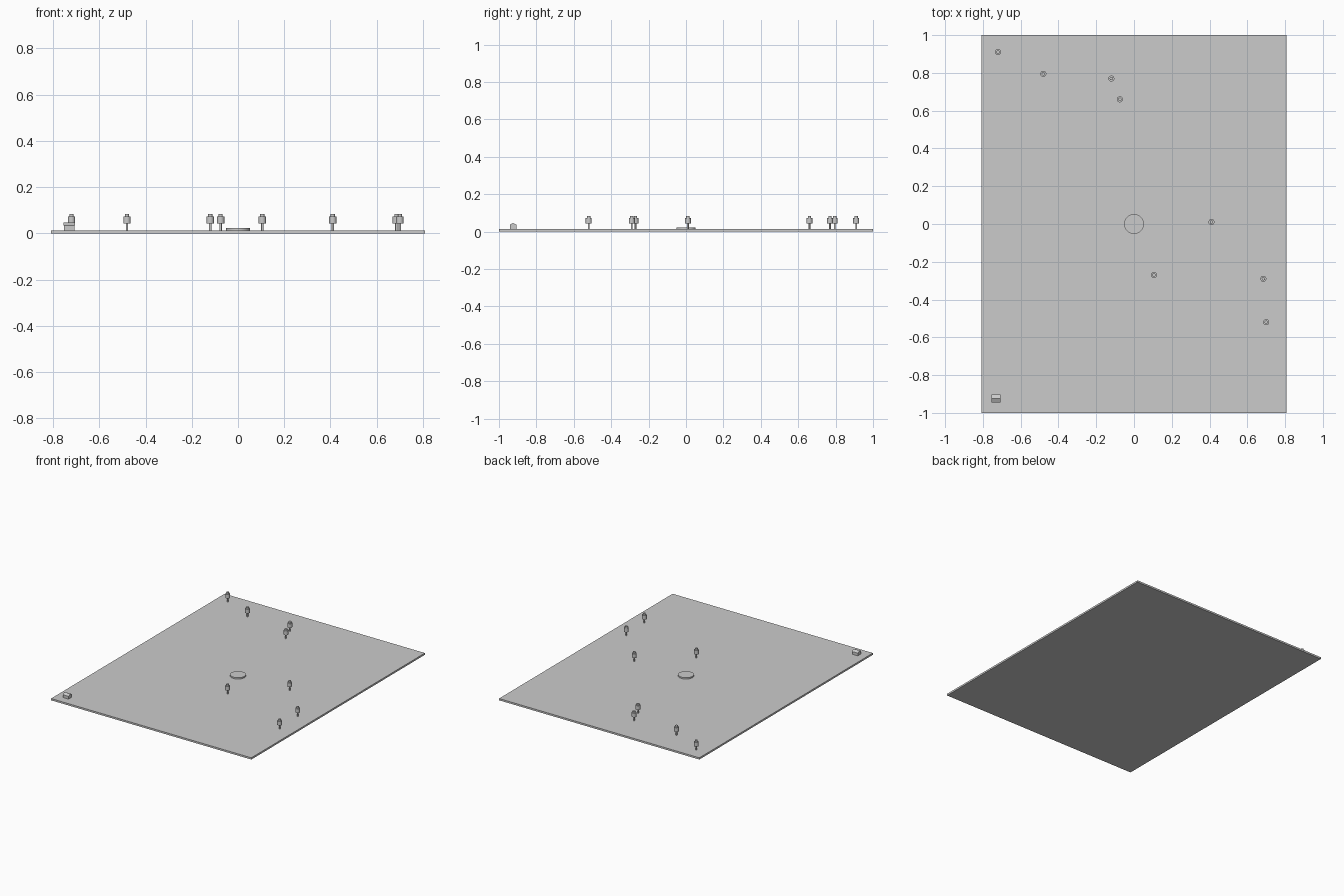
import bpy
import bmesh
from mathutils import Matrix

cube = bpy.data.objects.get("Cube")
if cube:
    bpy.data.objects.remove(cube, do_unlink=True)

grey = bpy.data.materials.new("light grey")
grey.use_nodes = True
colour = (0.6, 0.6, 0.6, 1)
grey.diffuse_color = colour
grey.node_tree.nodes["Principled BSDF"].inputs["Base Color"].default_value = colour

GROUND = 0.013


def finish(name, bm, smooth=False):
    bmesh.ops.recalc_face_normals(bm, faces=bm.faces)
    mesh = bpy.data.meshes.new(name)
    bm.to_mesh(mesh)
    bm.free()
    mesh.materials.append(grey)
    obj = bpy.data.objects.new(name, mesh)
    bpy.context.collection.objects.link(obj)
    if smooth:
        bpy.ops.object.select_all(action="DESELECT")
        obj.select_set(True)
        bpy.context.view_layer.objects.active = obj
        bpy.ops.object.shade_smooth_by_angle()
    return obj


def box(name, x, y, z0, z1, half_x, half_y):
    bm = bmesh.new()
    place = Matrix.Translation((x, y, (z0 + z1) / 2))
    size = Matrix.Diagonal((2 * half_x, 2 * half_y, z1 - z0, 1))
    bmesh.ops.create_cube(bm, size=1, matrix=place @ size)
    return finish(name, bm)


def cylinder(name, x, y, z0, z1, radius, sides=24):
    bm = bmesh.new()
    bmesh.ops.create_cone(bm, cap_ends=True, segments=sides, radius1=radius,
                          radius2=radius, depth=z1 - z0,
                          matrix=Matrix.Translation((x, y, (z0 + z1) / 2)))
    return finish(name, bm, smooth=True)


def gable_roof(name, x, y, z0, z1, half_x, half_y):
    bm = bmesh.new()
    profile = [(-half_y, z0), (half_y, z0), (0, z1)]
    end = bm.faces.new([bm.verts.new((x - half_x, y + dy, z)) for dy, z in profile])
    grown = bmesh.ops.extrude_face_region(bm, geom=[end], use_keep_orig=True)
    moved = [v for v in grown["geom"] if isinstance(v, bmesh.types.BMVert)]
    bmesh.ops.translate(bm, verts=moved, vec=(2 * half_x, 0, 0))
    return finish(name, bm)


# Ground slab and central round basin
box("ground_slab", 0, 0, 0, GROUND, 0.808, 1.0)
cylinder("round_basin", 0, 0, GROUND, 0.023, 0.052, 64)

# Small house in the front right corner
box("house_walls", -0.73, -0.924, GROUND, 0.035, 0.022, 0.018)
gable_roof("house_roof", -0.73, -0.924, 0.035, 0.046, 0.024, 0.021)

# Trees: thin trunk, wide crown, narrow crown top
trees = [(-0.72, 0.91), (-0.48, 0.795), (-0.12, 0.77), (-0.075, 0.66),
         (0.41, 0.01), (0.105, -0.27), (0.685, -0.29), (0.70, -0.52)]
for x, y in trees:
    cylinder("tree_trunk", x, y, GROUND, 0.044, 0.005)
    cylinder("tree_crown", x, y, 0.043, 0.073, 0.016)
    cylinder("tree_crown_top", x, y, 0.073, 0.084, 0.009)
